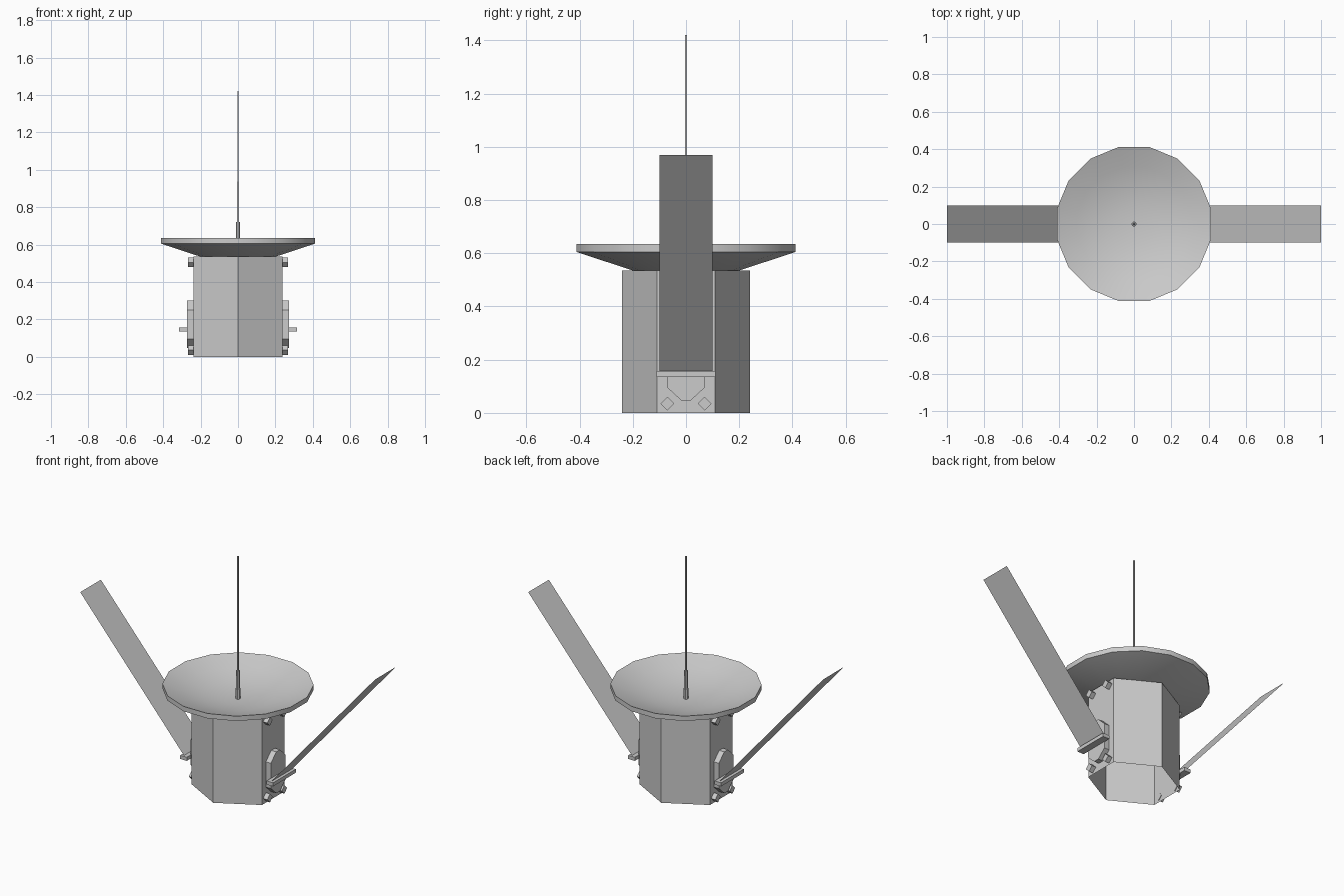
import bpy, bmesh, math
from mathutils import Matrix, Vector

cube = bpy.data.objects.get("Cube")
if cube:
    bpy.data.objects.remove(cube, do_unlink=True)

grey = bpy.data.materials.new("light_grey")
grey.use_nodes = True
COLOUR = (0.6, 0.6, 0.6, 1)
grey.diffuse_color = COLOUR
grey.node_tree.nodes["Principled BSDF"].inputs["Base Color"].default_value = COLOUR


def finish(name, bm, smooth=False, recalc=True):
    if recalc:
        bmesh.ops.recalc_face_normals(bm, faces=bm.faces)
    mesh = bpy.data.meshes.new(name)
    bm.to_mesh(mesh)
    bm.free()
    mesh.materials.append(grey)
    obj = bpy.data.objects.new(name, mesh)
    bpy.context.collection.objects.link(obj)
    if smooth:
        bpy.ops.object.select_all(action="DESELECT")
        obj.select_set(True)
        bpy.context.view_layer.objects.active = obj
        bpy.ops.object.shade_smooth_by_angle(angle=math.radians(30))
    return obj


def prism(name, outline, offset, open_start=False):
    """Extrude a closed outline along an offset vector."""
    bm = bmesh.new()
    face = bm.faces.new([bm.verts.new(p) for p in outline])
    result = bmesh.ops.extrude_face_region(bm, geom=[face], use_keep_orig=True)
    moved = [v for v in result["geom"] if isinstance(v, bmesh.types.BMVert)]
    bmesh.ops.translate(bm, verts=moved, vec=offset)
    bmesh.ops.recalc_face_normals(bm, faces=bm.faces)
    if open_start:
        bmesh.ops.delete(bm, geom=[face], context="FACES_ONLY")
    return finish(name, bm, recalc=False)


def lathe(name, profile, sides):
    """Spin an (r, z) profile round the z axis, half a step off axis."""
    bm = bmesh.new()
    verts = [bm.verts.new((r, 0, z)) for r, z in profile]
    edges = [bm.edges.new(pair) for pair in zip(verts, verts[1:])]
    bmesh.ops.rotate(bm, verts=verts, matrix=Matrix.Rotation(math.pi / sides, 3, "Z"))
    bmesh.ops.spin(bm, geom=verts + edges, axis=(0, 0, 1), cent=(0, 0, 0),
                   steps=sides, angle=math.tau)
    bmesh.ops.remove_doubles(bm, verts=bm.verts, dist=0.0005)
    return finish(name, bm, smooth=True)


# Six-sided body, open underneath
SIDE, CORNER, TIP, HEIGHT = 0.238, 0.109, 0.24, 0.535
hexagon = [(0, -TIP), (SIDE, -CORNER), (SIDE, CORNER),
           (0, TIP), (-SIDE, CORNER), (-SIDE, -CORNER)]
prism("body", [(x, y, 0) for x, y in hexagon], (0, 0, HEIGHT), open_start=True)

# Dish and mast
lathe("dish", [(0, 0.534), (0.2, 0.534), (0.42, 0.605), (0.42, 0.635),
               (0.31, 0.594), (0.2, 0.565), (0.1, 0.552), (0, 0.548)], 16)
lathe("mast_base", [(0, 0.54), (0.014, 0.54), (0.011, 0.72), (0, 0.72)], 8)
lathe("mast", [(0, 0.7), (0.006, 0.7), (0.005, 1.42), (0, 1.42)], 4)

# Parts repeated on both flat sides
for side, s in (("left", 1), ("right", -1)):
    # Long octagonal mounting plate
    half = [(0.018, 0.047), (0.07, 0.095), (0.07, 0.25), (0.018, 0.3)]
    octagon = half + [(-y, z) for y, z in reversed(half)]
    prism(side + "_mounting_plate", [(s * SIDE, y, z) for y, z in octagon],
          (s * 0.034, 0, 0))

    # Hinge bar
    bar = [(0.27, 0.135), (0.315, 0.135), (0.315, 0.157), (0.27, 0.157)]
    prism(side + "_hinge_bar", [(s * x, -0.11, z) for x, z in bar], (0, 0.22, 0))

    # Sheet-thin solar panel
    bm = bmesh.new()
    ends = [(0.295, -0.1, 0.155), (0.295, 0.1, 0.155), (1, 0.1, 0.97), (1, -0.1, 0.97)]
    bm.faces.new([bm.verts.new((s * x, y, z)) for x, y, z in ends[::s]])
    finish(side + "_solar_panel", bm, recalc=False)

    # Diamond-section thrusters at the four corners
    for level, z in (("lower", 0.035), ("upper", 0.505)):
        for end, y in (("front", -0.07), ("back", 0.07)):
            r = 0.026
            diamond = [(y - r, z), (y, z - r), (y + r, z), (y, z + r)]
            prism(f"{side}_{level}_{end}_thruster",
                  [(s * (SIDE - 0.004), a, b) for a, b in diamond], (s * 0.032, 0, 0))
